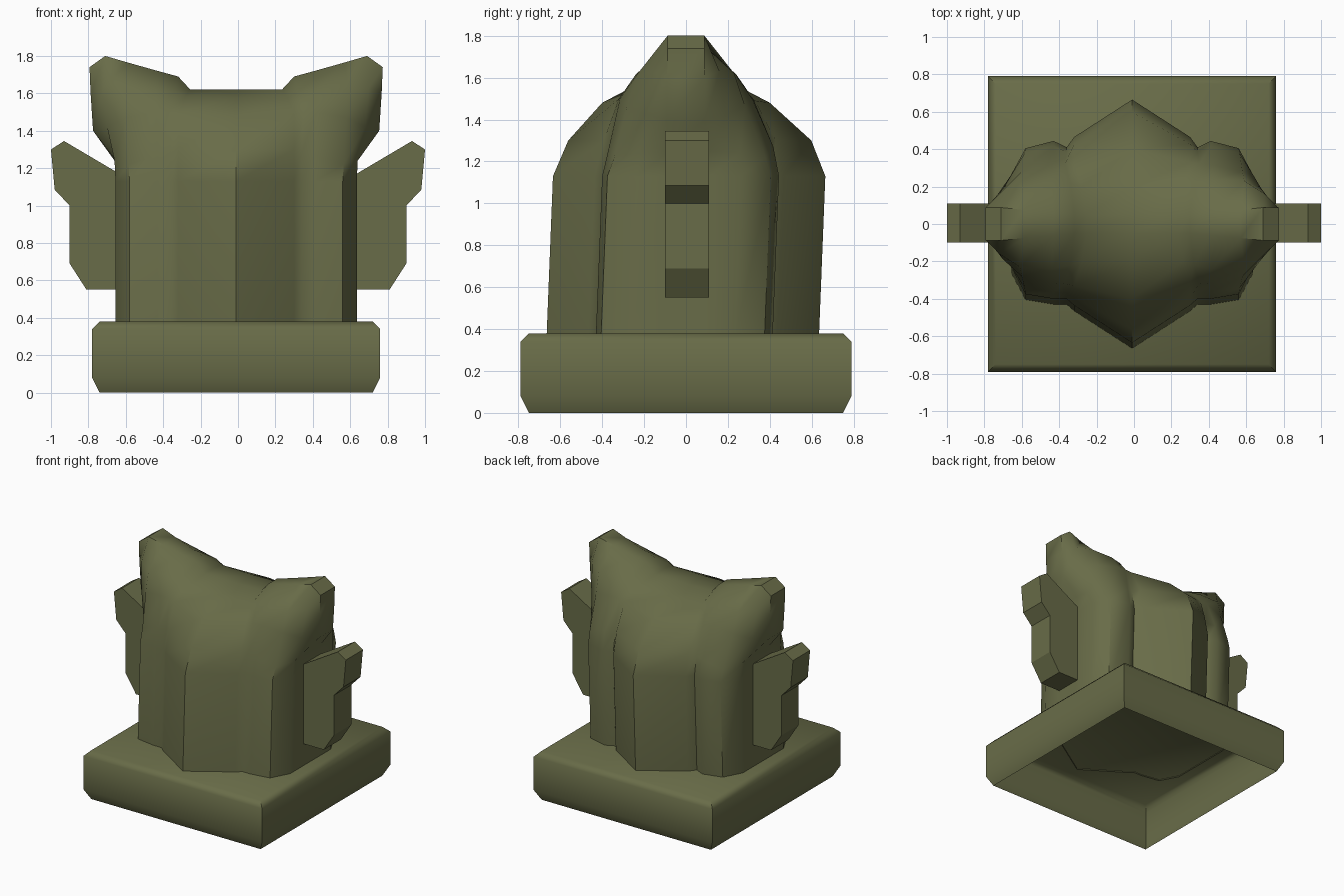
import bpy, bmesh, math

if "Cube" in bpy.data.objects:
    bpy.data.objects.remove(bpy.data.objects["Cube"])

olive = bpy.data.materials.new("olive green")
olive.diffuse_color = (0.14, 0.15, 0.065, 1)
olive.use_nodes = True
olive.node_tree.nodes["Principled BSDF"].inputs["Base Color"].default_value = olive.diffuse_color


def finish(name, bm, angle):
    bmesh.ops.recalc_face_normals(bm, faces=bm.faces)
    mesh = bpy.data.meshes.new(name)
    bm.to_mesh(mesh)
    bm.free()
    obj = bpy.data.objects.new(name, mesh)
    bpy.context.collection.objects.link(obj)
    mesh.materials.append(olive)
    bpy.ops.object.select_all(action='DESELECT')
    obj.select_set(True)
    bpy.context.view_layer.objects.active = obj
    bpy.ops.object.shade_smooth_by_angle(angle=math.radians(angle))
    return obj


def loft(bm, rings):
    loops = [[bm.verts.new(p) for p in r] for r in rings]
    n = len(loops[0])
    for a, b in zip(loops, loops[1:]):
        for i in range(n):
            j = (i + 1) % n
            bm.faces.new((a[i], a[j], b[j], b[i]))
    return loops


# Base: chamfered box, open underneath
bm = bmesh.new()
CX = -0.01
rings = []
for inset, z in ((0.04, 0), (0, 0.08), (0, 0.34), (0.04, 0.38)):
    hx, hy = 0.77 - inset, 0.79 - inset
    rings.append([(CX + sx * hx, sy * hy, z)
                  for sx, sy in ((-1, -1), (1, -1), (1, 1), (-1, 1))])
bm.faces.new(loft(bm, rings)[-1])
finish("base", bm, 50)

# Body: ribbed column whose crown draws in to a ridge with two pointed ears
section = [(0, .65), (.31, .45), (.35, .415), (.42, .415), (.57, .39), (.645, .25), (.645, .10)]
shoulder = [(0, .58, 1.30), (.31, .41, 1.30), (.35, .385, 1.28), (.42, .385, 1.27),
            (.575, .36, 1.22), (.65, .24, 1.24), (.65, .095, 1.25)]
crown = [(0, .40, 1.48), (.31, .33, 1.49), (.36, .32, 1.50), (.43, .315, 1.50),
         (.59, .28, 1.47), (.69, .19, 1.42), (.765, .09, 1.40)]
brow = [(0, .20, 1.58), (.27, .20, 1.585), (.33, .22, 1.61), (.43, .24, 1.615),
        (.60, .23, 1.62), (.71, .16, 1.63), (.778, .09, 1.60)]
ridge = [(0, .05, 1.62), (.245, .05, 1.62), (.31, .05, 1.69), (.42, .06, 1.72),
         (.58, .075, 1.765), (.70, .088, 1.80), (.784, .088, 1.74)]
levels = [([(x, y, 0.372) for x, y in section], -0.015),
          ([(x, y, 1.13) for x, y in section], 0.015),
          (shoulder, 0.018), (crown, 0), (brow, 0), (ridge, 0)]


def ring(half, shift):
    """Mirror half a front profile to the other half and to the back."""
    full = [(-x, y, z) for x, y, z in half[:0:-1]] + list(half)
    front = [(CX + x, shift - y, z) for x, y, z in full]
    back = []
    for x, y, z in full[::-1]:
        groove = 0.02 if z < 1.4 else 0     # vertical groove on the back
        if abs(x) == .35:
            y -= groove
        elif abs(x) == .42:
            y += groove * 0.7
        back.append((CX + x, shift + y, z))
    return front + back


bm = bmesh.new()
top = loft(bm, [ring(*lv) for lv in levels])[-1]
n = len(top)
for i in range(n // 2 - 1):
    bm.faces.new((top[i], top[i + 1], top[n - 2 - i], top[n - 1 - i]))
finish("eared_body", bm, 45)

# Side fins: flat plates cut to an upswept outline
outline = [(.60, .55), (.81, .55), (.90, .69), (.90, 1.0), (.98, 1.085),
           (1.0, 1.30), (.93, 1.345), (.60, 1.15)]
for side, name in ((-1, "left_fin"), (1, "right_fin")):
    bm = bmesh.new()
    loops = loft(bm, [[(side * x, y, z) for x, z in outline] for y in (-.10, .11)])
    for lp in loops:
        bm.faces.new(lp)
    finish(name, bm, 20)
